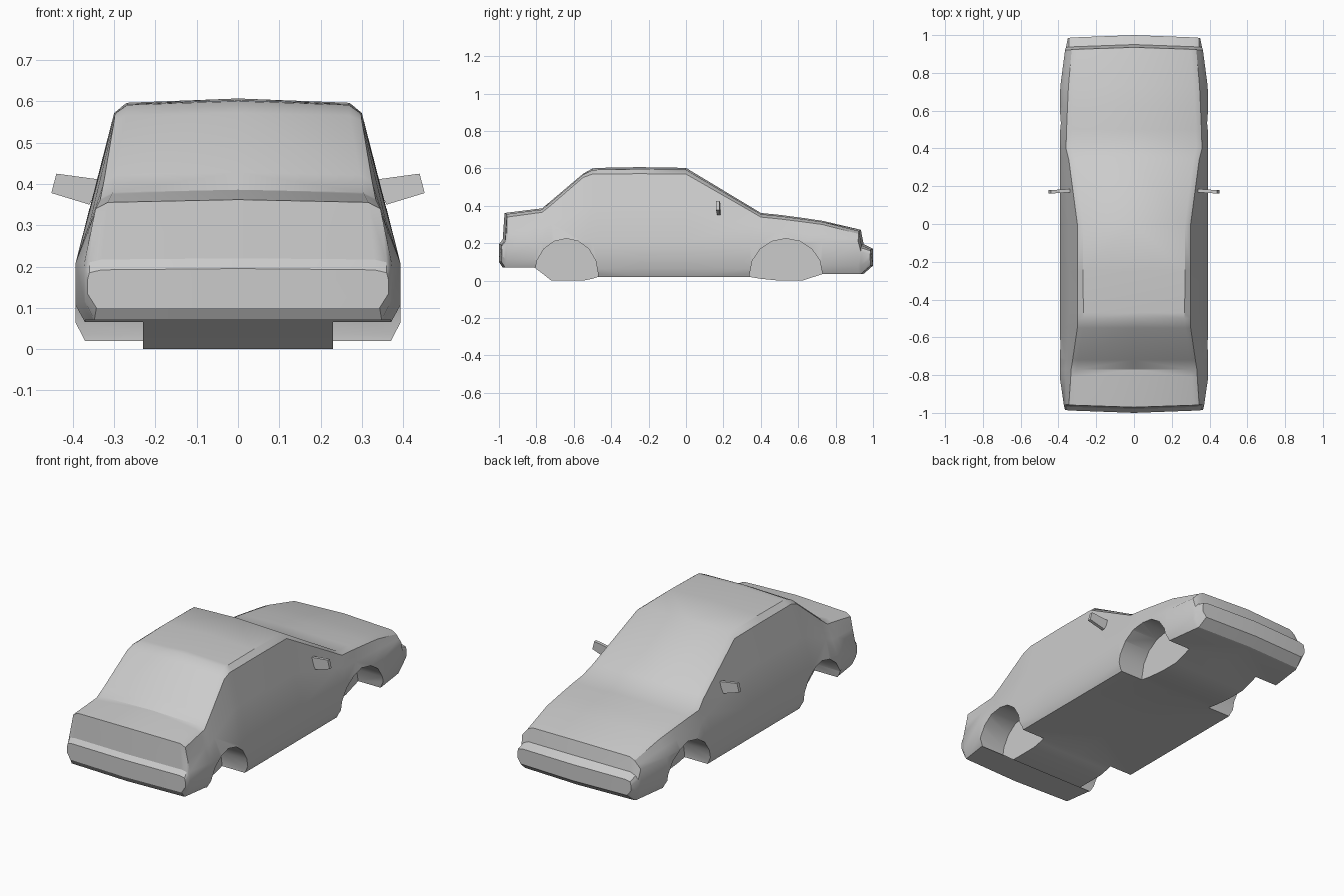
import bpy, bmesh, math

if "Cube" in bpy.data.objects:
    bpy.data.objects.remove(bpy.data.objects["Cube"])

paint = bpy.data.materials.new("plain_grey")
paint.use_nodes = True
GREY = (0.6, 0.6, 0.6, 1)
paint.diffuse_color = GREY
paint.node_tree.nodes["Principled BSDF"].inputs["Base Color"].default_value = GREY


def make_object(name, bm):
    """Turn a bmesh into a linked, painted object."""
    bmesh.ops.recalc_face_normals(bm, faces=bm.faces[:])
    mesh = bpy.data.meshes.new(name)
    bm.to_mesh(mesh)
    bm.free()
    mesh.materials.append(paint)
    obj = bpy.data.objects.new(name, mesh)
    bpy.context.scene.collection.objects.link(obj)
    return obj


def select_only(obj):
    bpy.ops.object.select_all(action='DESELECT')
    obj.select_set(True)
    bpy.context.view_layer.objects.active = obj


def loft(bm, rings, closed):
    """Skin a list of rings of points and cap both ends."""
    rows = [[bm.verts.new(p) for p in ring] for ring in rings]
    count = len(rows[0])
    for a, b in zip(rows, rows[1:]):
        for i in range(count if closed else count - 1):
            j = (i + 1) % count
            bm.faces.new((a[i], a[j], b[j], b[i]))
    bm.faces.new(rows[0])
    bm.faces.new(rows[-1])


def body_section(y, floor, half_width, edge_x, edge_z, centre_z):
    """Half cross-section: floor, sill, flank, shoulder, upper surface."""
    waist_z = min(0.21, edge_z - 0.02)
    sill_z = min(floor + 0.045, waist_z - 0.03)
    points = [
        (0, floor),
        (half_width - 0.022, floor),
        (half_width, sill_z),
        (half_width, waist_z),
        ((half_width + edge_x) / 2, (waist_z + edge_z) / 2),
        (edge_x, edge_z),
        (edge_x - 0.03, edge_z + 0.7 * (centre_z - edge_z)),
        (0, centre_z),
    ]
    # Nose and tail bow outwards at the middle
    bow = math.copysign(0.015, y) if abs(y) > 0.9 else 0
    return [(x, y + bow * (1 - (x / half_width) ** 2), z) for x, z in points]


# Stations: y, floor z, half width, edge x, edge z, centre z
STATIONS = [
    # rear bumper and tail
    (-.985, .10, .365, .36, .185, .195),
    (-.965, .07, .37, .36, .21, .22),
    (-.955, .07, .372, .345, .34, .362),
    # boot lid and rear window
    (-.81, .07, .393, .335, .36, .382),
    (-.77, .04, .393, .333, .365, .386),
    (-.72, 0, .393, .325, .405, .428),
    (-.55, 0, .393, .3, .552, .572),
    # roof
    (-.5, .01, .393, .298, .57, .6),
    (-.47, .02, .393, .298, .57, .603),
    (-.25, .02, .393, .3, .572, .607),
    (0, .02, .393, .3, .57, .603),
    # windscreen
    (.34, .02, .393, .345, .375, .398),
    (.4, .01, .393, .36, .34, .362),
    # bonnet
    (.5, 0, .393, .357, .33, .352),
    (.62, 0, .393, .352, .315, .336),
    (.73, .035, .39, .347, .3, .32),
    (.92, .035, .365, .33, .25, .272),
    # front bumper
    (.935, .037, .36, .345, .175, .195),
    (.985, .08, .35, .345, .16, .17),
]

bm = bmesh.new()
loft(bm, [body_section(*s) for s in STATIONS], closed=False)
bmesh.ops.mirror(bm, geom=bm.verts[:] + bm.edges[:] + bm.faces[:],
                 axis='X', merge_dist=0.0001)
body = make_object("car_body", bm)


def arch_outline(centre, radius):
    """Side outline of a wheel opening, left open below the floor."""
    steps = 8
    arc = [math.pi * i / steps for i in range(steps + 1)]
    outline = [(centre + radius * math.cos(a), 0.035 + 0.19 * math.sin(a)) for a in arc]
    return [(centre + radius, -0.1)] + outline + [(centre - radius, -0.1)]


# Wheel wells cut into both sides
bm = bmesh.new()
for centre, radius in ((-0.64, 0.17), (0.535, 0.195)):
    outline = arch_outline(centre, radius)
    for side in (-1, 1):
        loft(bm, [[(side * x, y, z) for y, z in outline] for x in (0.23, 0.6)], closed=True)
cutter = make_object("wheel_well_cutter", bm)
cutter.hide_render = True

cut = body.modifiers.new("wheel_wells", 'BOOLEAN')
cut.operation = 'DIFFERENCE'
cut.solver = 'EXACT'
cut.object = cutter
select_only(body)
bpy.ops.object.modifier_apply(modifier=cut.name)
bpy.data.objects.remove(cutter)
bpy.ops.object.shade_smooth_by_angle(angle=math.radians(32))

# Door mirrors: thin plates, swept back a little at the tip
MIRROR = [(.33, .41), (.44, .425), (.452, .378), (.36, .35)]
for name, side in (("left_mirror", 1), ("right_mirror", -1)):
    bm = bmesh.new()
    loft(bm, [[(side * x, y - 0.06 * (x - 0.33), z) for x, z in MIRROR]
              for y in (0.168, 0.186)], closed=True)
    make_object(name, bm)
